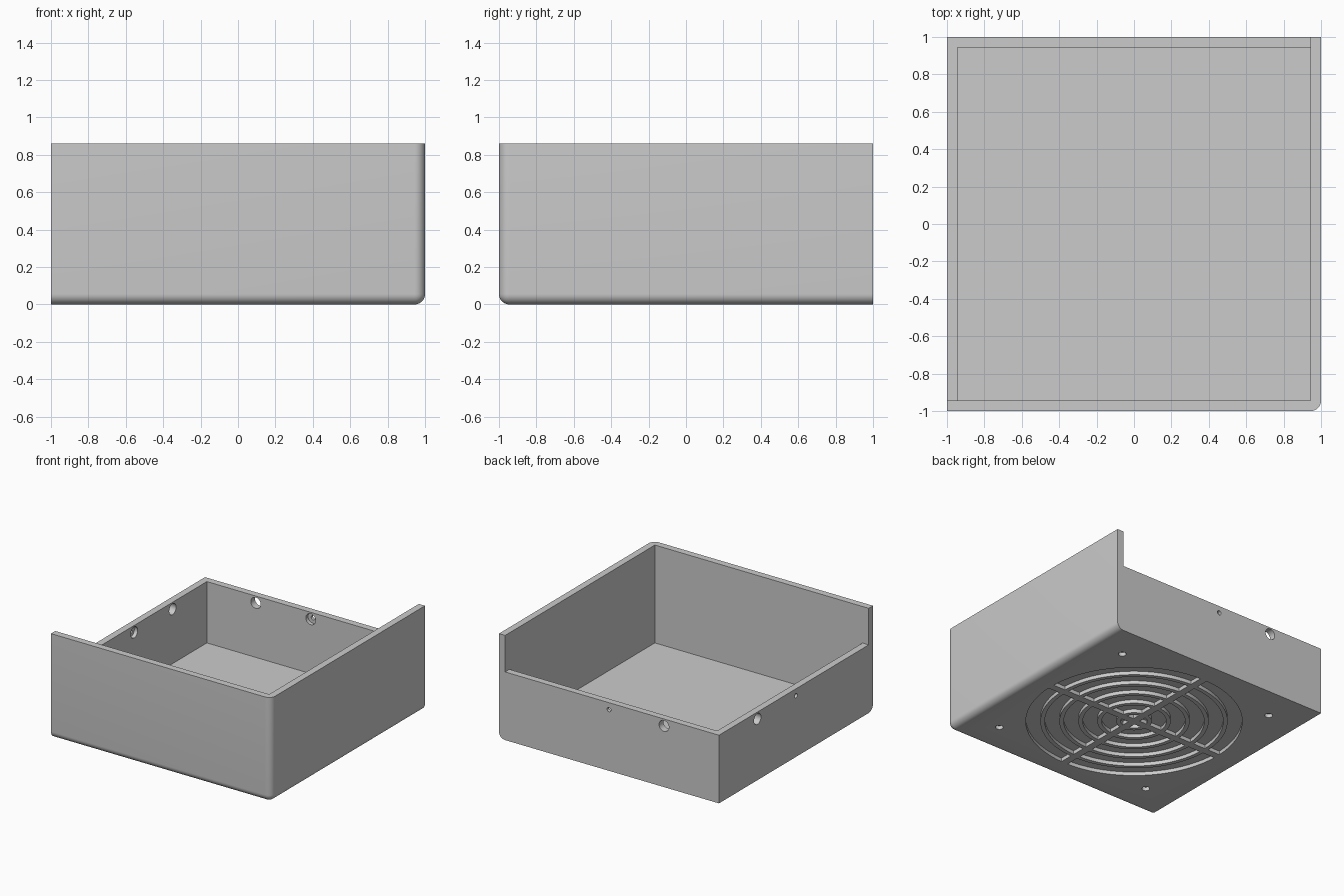
import bpy, bmesh, math
from mathutils import Matrix, Vector

if "Cube" in bpy.data.objects:
    bpy.data.objects.remove(bpy.data.objects["Cube"])

H, LOW, T = 0.86, 0.56, 0.056      # tall wall height, low wall height, wall thickness
DEPTH = 0.03                       # depth of blind recesses

grey = bpy.data.materials.new("light grey plastic")
grey.diffuse_color = (0.6, 0.6, 0.6, 1)
grey.use_nodes = True
grey.node_tree.nodes["Principled BSDF"].inputs["Base Color"].default_value = grey.diffuse_color


def add_box(bm, lo, hi):
    lo, hi = Vector(lo), Vector(hi)
    m = Matrix.Translation((lo + hi) / 2) @ Matrix.Diagonal((*(hi - lo), 1))
    return bmesh.ops.create_cube(bm, size=1, matrix=m)


def add_cylinder(bm, r, start, end, segs=32):
    start, end = Vector(start), Vector(end)
    axis = end - start
    m = Matrix.Translation((start + end) / 2) @ axis.to_track_quat('Z', 'Y').to_matrix().to_4x4()
    bmesh.ops.create_cone(bm, cap_ends=True, segments=segs, radius1=r, radius2=r,
                          depth=axis.length, matrix=m)


def add_prism(bm, pts, z0, z1):
    face = bm.faces.new([bm.verts.new((x, y, z0)) for x, y in pts])
    res = bmesh.ops.extrude_face_region(bm, geom=[face])
    for v in res["geom"]:
        if isinstance(v, bmesh.types.BMVert):
            v.co.z = z1


def make_object(name, bm):
    bmesh.ops.recalc_face_normals(bm, faces=bm.faces)
    mesh = bpy.data.meshes.new(name)
    bm.to_mesh(mesh)
    bm.free()
    ob = bpy.data.objects.new(name, mesh)
    bpy.context.collection.objects.link(ob)
    return ob


def cut(body, bm):
    cutter = make_object("cutter", bm)
    cutter.hide_render = True
    mod = body.modifiers.new("cut", 'BOOLEAN')
    mod.operation, mod.solver, mod.object = 'DIFFERENCE', 'EXACT', cutter
    bpy.context.view_layer.objects.active = body
    bpy.ops.object.modifier_apply(modifier=mod.name)
    bpy.data.objects.remove(cutter)


# Block with three rounded edges meeting at the front right bottom corner
bm = bmesh.new()
add_box(bm, (-1, -1, 0), (1, 1, H))
rounded = []
for e in bm.edges:
    c = (e.verts[0].co + e.verts[1].co) / 2
    on = (c.x > 0.9, c.y < -0.9, c.z < 0.01)
    if sum(on) == 2 and abs(c.x) + abs(c.y) + abs(c.z - H / 2) > 1.2:
        rounded.append(e)
bmesh.ops.bevel(bm, geom=rounded, offset=T, segments=8, profile=0.5, affect='EDGES')
body = make_object("fan_box", bm)
body.data.materials.append(grey)

# Inner cavity
bm = bmesh.new()
add_box(bm, (-1 + T, -1 + T, T), (1 - T, 1 - T, H + 0.2))
cut(body, bm)

# Lowered back and left walls
bm = bmesh.new()
add_box(bm, (-1.2, -1 + T, LOW), (1 - T, 1.2, H + 0.2))
cut(body, bm)

# Fan grille: quarter ring recesses between ribs and straight spokes
bm = bmesh.new()
spoke = 0.03                                  # half the spoke width
for i in range(6):
    r1 = 0.815 - 0.143 * i
    r0 = max(r1 - 0.11, spoke * math.sqrt(2))
    n = 20
    pts = []
    a = math.asin(spoke / r1)
    for k in range(n + 1):
        t = a + (math.pi / 2 - 2 * a) * k / n
        pts.append((r1 * math.cos(t), r1 * math.sin(t)))
    if r1 - 0.11 <= r0 - 1e-6:
        pts.append((spoke, spoke))
    else:
        a = math.asin(spoke / r0)
        for k in range(n, -1, -1):
            t = a + (math.pi / 2 - 2 * a) * k / n
            pts.append((r0 * math.cos(t), r0 * math.sin(t)))
    for q in range(4):
        c, s = round(math.cos(q * math.pi / 2)), round(math.sin(q * math.pi / 2))
        add_prism(bm, [(x * c - y * s, x * s + y * c) for x, y in pts], -0.1, DEPTH)

# Screw recesses around the grille
for sx in (-1, 1):
    for sy in (-1, 1):
        add_cylinder(bm, 0.03, (0.72 * sx, 0.72 * sy, -0.1), (0.72 * sx, 0.72 * sy, DEPTH))
cut(body, bm)

# Cable holes and counterbores in the low walls
zh = 0.503
bm = bmesh.new()
add_cylinder(bm, 0.045, (-0.5, 0.85, zh), (-0.5, 1.1, zh))
add_cylinder(bm, 0.045, (-0.85, 0.5, zh), (-1.1, 0.5, zh))
add_cylinder(bm, 0.045, (0, 0.85, zh), (0, 1 - T + DEPTH, zh))
add_cylinder(bm, 0.045, (-0.85, 0, zh), (-1 + T - DEPTH, 0, zh))
cut(body, bm)

# Small screw holes through the counterbores
bm = bmesh.new()
add_cylinder(bm, 0.018, (0, 0.85, zh), (0, 1.1, zh), 24)
add_cylinder(bm, 0.018, (-0.85, 0, zh), (-1.1, 0, zh), 24)
cut(body, bm)

# Smooth the rounded edges, keep the rest crisp
bpy.ops.object.select_all(action='DESELECT')
body.select_set(True)
bpy.context.view_layer.objects.active = body
bpy.ops.object.shade_smooth_by_angle(angle=math.radians(30))
